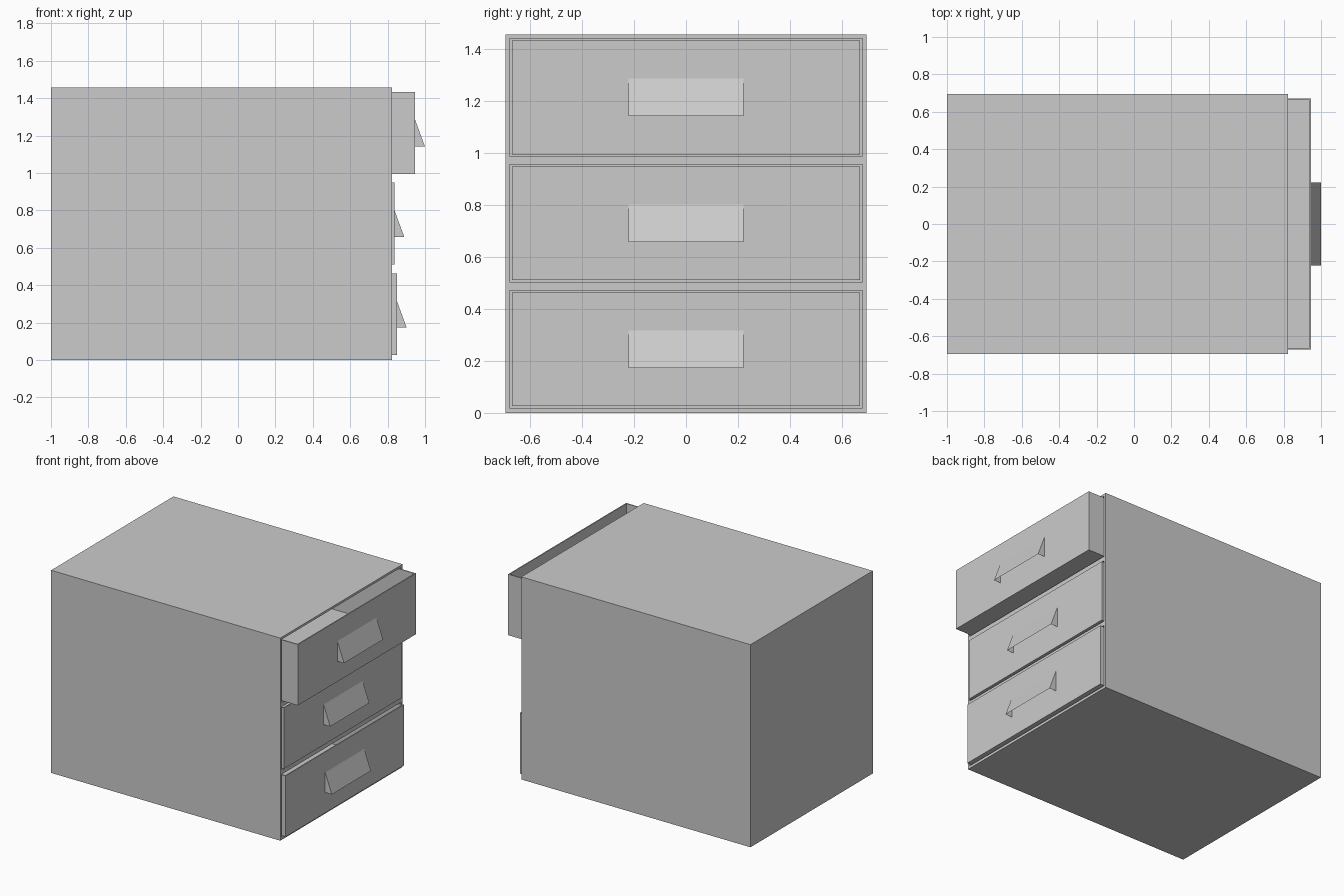
import bpy, bmesh
from mathutils import Vector

if "Cube" in bpy.data.objects:
    bpy.data.objects.remove(bpy.data.objects["Cube"])


def make_object(name, bm):
    bmesh.ops.recalc_face_normals(bm, faces=bm.faces)
    mesh = bpy.data.meshes.new(name)
    bm.to_mesh(mesh)
    bm.free()
    obj = bpy.data.objects.new(name, mesh)
    bpy.context.collection.objects.link(obj)
    return obj


def box_bmesh(lo, hi):
    bm = bmesh.new()
    bmesh.ops.create_cube(bm, size=1)
    lo, hi = Vector(lo), Vector(hi)
    bmesh.ops.scale(bm, vec=hi - lo, verts=bm.verts)
    bmesh.ops.translate(bm, vec=(lo + hi) / 2, verts=bm.verts)
    return bm


def drawer(name, front, z):
    # Thin-walled box, hollowed downward from its top face
    bm = box_bmesh((front - LENGTH, -0.671, z - 0.219), (front, 0.671, z + 0.219))
    bm.normal_update()
    top = max(bm.faces, key=lambda f: f.calc_center_median().z)
    bmesh.ops.inset_region(bm, faces=[top], thickness=0.008, use_even_offset=True)
    inner = bmesh.ops.extrude_discrete_faces(bm, faces=[top])["faces"][0]
    bmesh.ops.translate(bm, vec=(0, 0, -0.43), verts=inner.verts)
    return make_object(name, bm)


def pull(name, front, z):
    # Sloping pull with triangular ends, open underneath
    bm = bmesh.new()
    ends = []
    for y in (-0.222, 0.222):
        profile = ((front, z + 0.072), (front + 0.053, z - 0.072), (front, z - 0.072))
        ends.append([bm.verts.new((x, y, h)) for x, h in profile])
    a, b = ends
    bm.faces.new((a[0], a[2], a[1]))
    bm.faces.new((b[0], b[1], b[2]))
    bm.faces.new((a[0], a[1], b[1], b[0]))
    return make_object(name, bm)


LENGTH = 1.76
# Drawer name, front face position, centre height
DRAWERS = (("bottom", 0.849, 0.245), ("middle", 0.836, 0.73), ("top", 0.946, 1.215))

# Cabinet body with one recess per drawer
cabinet = make_object("cabinet", box_bmesh((-1, -0.695, 0), (0.823, 0.695, 1.457)))
for name, front, z in DRAWERS:
    cutter = make_object("recess_cutter", box_bmesh((-0.98, -0.679, z - 0.226), (1.0, 0.679, z + 0.226)))
    cutter.hide_render = True
    mod = cabinet.modifiers.new("recess", "BOOLEAN")
    mod.operation, mod.solver, mod.object = "DIFFERENCE", "EXACT", cutter
    bpy.context.view_layer.objects.active = cabinet
    bpy.ops.object.modifier_apply(modifier=mod.name)
    bpy.data.objects.remove(cutter)

# Drawers pulled out by different amounts, each with its pull
for name, front, z in DRAWERS:
    drawer(name + "_drawer", front, z)
    pull(name + "_pull", front, z)
